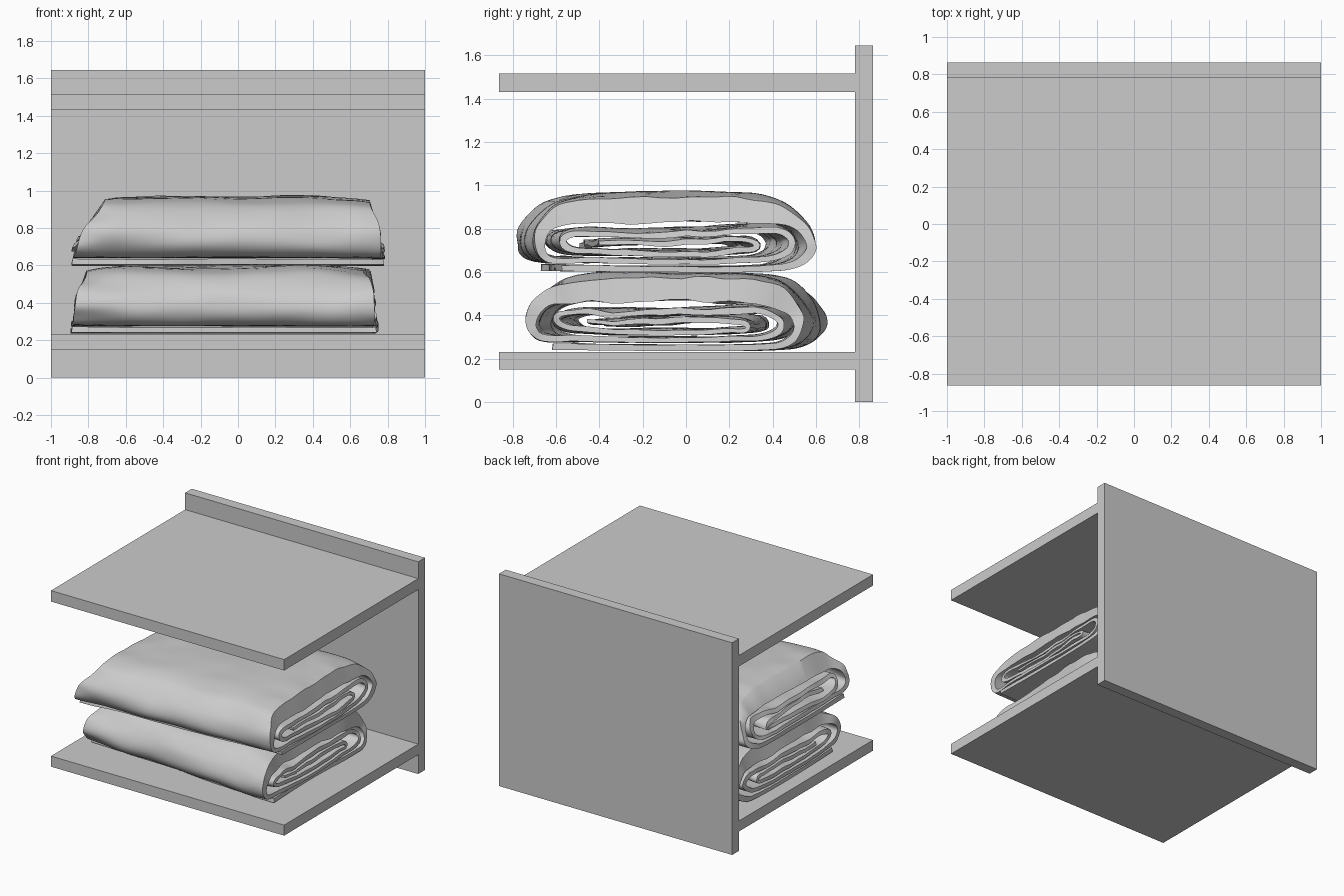
import bpy, bmesh, math
from mathutils import Vector, noise

if "Cube" in bpy.data.objects:
    bpy.data.objects.remove(bpy.data.objects["Cube"])


def board(name, y0, y1, z0, z1):
    bpy.ops.mesh.primitive_cube_add(size=1, location=(0, (y0 + y1) / 2, (z0 + z1) / 2))
    ob = bpy.context.object
    ob.name = name
    ob.scale = (2, y1 - y0, z1 - z0)
    bpy.ops.object.transform_apply(location=False, rotation=False, scale=True)


# Shelf boards and back panel
board("back_panel", 0.78, 0.863, 0, 1.645)
board("lower_shelf", -0.863, 0.78, 0.15, 0.232)
board("upper_shelf", -0.863, 0.78, 1.43, 1.515)

# Centre line of the folded cloth, outside to inside: y, z, half thickness
FOLD = [(-.52, .02, .014), (0, .015, .014), (.48, .022, .015), (.59, .06, .02),
        (.625, .125, .022), (.585, .215, .03), (.47, .275, .05), (.2, .292, .058),
        (-.2, .292, .058), (-.47, .275, .05), (-.585, .215, .03), (-.625, .125, .022),
        (-.58, .065, .016), (-.42, .055, .012), (0, .052, .012), (.4, .06, .012),
        (.51, .095, .016), (.53, .15, .018), (.45, .195, .016), (.2, .18, .014),
        (-.25, .175, .014), (-.44, .18, .014), (-.51, .14, .016), (-.42, .095, .012),
        (0, .088, .012), (.3, .095, .012), (.38, .12, .012), (.28, .145, .012),
        (0, .138, .012), (-.35, .13, .012)]


def smooth_path(pts, steps=6):
    p = [Vector(v) for v in pts]
    p = [2 * p[0] - p[1]] + p + [2 * p[-1] - p[-2]]
    out = []
    for i in range(1, len(p) - 2):
        a, b, c, d = p[i - 1:i + 3]
        for k in range(steps):
            t = k / steps
            # Uneven spacing: limit the tangents to the segment length
            L = (c - b).length
            m0 = (c - a) * (L / max((c - a).length, 1e-6))
            m1 = (d - b) * (L / max((d - b).length, 1e-6))
            out.append((2*t**3 - 3*t*t + 1) * b + (t**3 - 2*t*t + t) * m0
                       + (3*t*t - 2*t**3) * c + (t**3 - t*t) * m1)
    return out + [p[-2]]


def folded_cloth(name, base, height, left, right, yc, seed):
    """left/right: x at the bottom and top of each end; yc: centre y at each end."""
    path = smooth_path(FOLD)
    n = len(path)
    side_a, side_b = [], []
    for i, p in enumerate(path):
        d = path[min(i + 1, n - 1)] - path[max(i - 1, 0)]
        nrm = Vector((-d.y, d.x)).normalized()
        side_a.append((p.x + nrm.x * p.z, p.y + nrm.y * p.z, i))
        side_b.append((p.x - nrm.x * p.z, p.y - nrm.y * p.z, i))
    loop = side_a + side_b[::-1]
    bm = bmesh.new()
    cols = 56
    off = Vector((seed * 7.3, seed * 3.1, seed * 5.7))
    rings = []
    for j in range(cols + 1):
        u = 0.5 - 0.5 * math.cos(math.pi * j / cols)
        u = 0.5 * u + 0.5 * j / cols
        end = abs(2 * u - 1) ** 6
        ring = []
        for y, z, i in loop:
            h = max(0, min(1, z / .35))
            xl = left[0] + (left[1] - left[0]) * h ** 1.5
            xr = right[0] + (right[1] - right[0]) * h ** 1.5
            # Ragged cloth edges at both ends
            xl += .03 * noise.noise(Vector((i * .09, seed, 1)))
            xr += .03 * noise.noise(Vector((i * .09, seed, 9)))
            x = xl + (xr - xl) * u
            q = Vector((x, y, z * 2))
            # Broad waves, finer creases near the ends
            big = noise.noise_vector(q * 2.3 + off)
            fine = noise.noise_vector(Vector((x * 4, y * 7, z * 9)) + off)
            k = .25 + .75 * end
            yy = y + yc[0] + (yc[1] - yc[0]) * u + .022 * big.y + .025 * k * fine.y
            zz = z * (1 - .07 * end * h) + min(1, z / .12) * (.016 * big.z + .018 * k * fine.z)
            ring.append(bm.verts.new((x, yy, base + max(zz, 0) * height / .35)))
        rings.append(ring)
    m = len(loop)
    for r, s in zip(rings, rings[1:]):
        for i in range(m):
            bm.faces.new((r[i], r[(i + 1) % m], s[(i + 1) % m], s[i]))
    # Close the cloth thickness at both ends
    for r in (rings[0], rings[-1]):
        for i in range(n - 1):
            bm.faces.new((r[i], r[i + 1], r[m - 2 - i], r[m - 1 - i]))
    bmesh.ops.recalc_face_normals(bm, faces=bm.faces)
    me = bpy.data.meshes.new(name)
    bm.to_mesh(me)
    bm.free()
    ob = bpy.data.objects.new(name, me)
    bpy.context.collection.objects.link(ob)
    bpy.ops.object.select_all(action='DESELECT')
    ob.select_set(True)
    bpy.context.view_layer.objects.active = ob
    bpy.ops.object.shade_smooth_by_angle(angle=math.radians(50))


# Two folded blankets, turned slightly against each other
folded_cloth("lower_blanket", .235, .36, (-.89, -.81), (.74, .69), (0, -.09), 1)
folded_cloth("upper_blanket", .598, .37, (-.89, -.70), (.78, .70), (-.14, -.055), 2)
